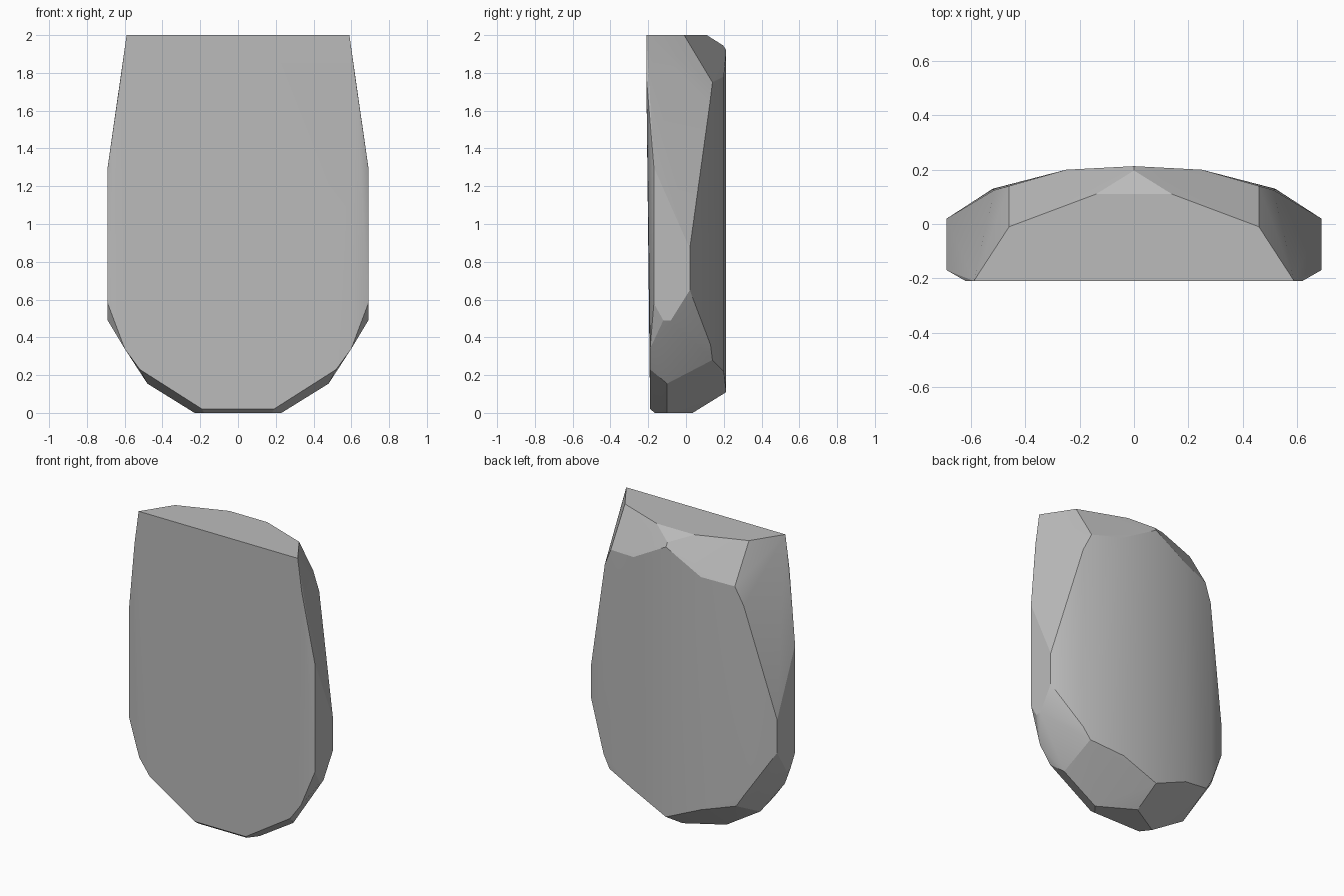
import bpy
import bmesh
import math

default_cube = bpy.data.objects.get("Cube")
if default_cube:
    bpy.data.objects.remove(default_cube, do_unlink=True)


def make_material(name, value):
    material = bpy.data.materials.new(name)
    material.use_nodes = True
    colour = (value, value, value, 1)
    material.diffuse_color = colour
    material.node_tree.nodes["Principled BSDF"].inputs["Base Color"].default_value = colour
    return material


# Corner points of one half of the stone, grouped by region
top_rim = [(.59, -.21, 2), (.46, -.01, 2), (.14, .11, 2)]
back_shoulder = [(0, .197, 1.945), (0, .213, 1.92), (.25, .2, 1.78),
                 (.46, .14, 1.75), (.515, .125, 1.63)]
side_panel = [(.62, -.21, 1.78), (.69, -.17, 1.3), (.69, .02, .87),
              (.69, .02, .65), (.69, -.08, .49), (.69, -.12, .49),
              (.69, -.17, .58)]
front_lower_rim = [(.6, -.19, .34), (.52, -.19, .23), (.19, -.19, .02)]
back_lower_rim = [(.52, .13, .36), (.47, .14, .28), (.25, .2, .22), (0, .213, .11)]
underside = [(.48, -.1, .155), (.38, .03, .22), (.27, .1, .22),
             (.23, -.1, 0), (.18, -.165, 0), (0, .035, 0), (0, .1, .05)]


def build_stone(name, half_points, material):
    """Mirror the corner points and wrap them in a faceted convex skin."""
    bm = bmesh.new()
    for x, y, z in half_points:
        for side in ((1, -1) if x else (1,)):
            bm.verts.new((side * x, y, z))
    hull = bmesh.ops.convex_hull(bm, input=bm.verts)
    loose = {v for v in hull["geom_interior"] + hull["geom_unused"]
             if isinstance(v, bmesh.types.BMVert)}
    bmesh.ops.delete(bm, geom=list(loose), context="VERTS")
    # Merge nearly coplanar triangles into clean facets
    bmesh.ops.dissolve_limit(bm, angle_limit=math.radians(1),
                             verts=bm.verts, edges=bm.edges)
    bmesh.ops.recalc_face_normals(bm, faces=bm.faces)
    mesh = bpy.data.meshes.new(name)
    bm.to_mesh(mesh)
    bm.free()
    mesh.materials.append(material)
    stone = bpy.data.objects.new(name, mesh)
    bpy.context.collection.objects.link(stone)
    return stone


# Faceted slab of stone with softly shaded shallow creases
stone = build_stone(
    "stone_slab",
    top_rim + back_shoulder + side_panel + front_lower_rim + back_lower_rim + underside,
    make_material("stone grey", .5))
bpy.ops.object.select_all(action="DESELECT")
stone.select_set(True)
bpy.context.view_layer.objects.active = stone
bpy.ops.object.shade_smooth_by_angle(angle=math.radians(20))
